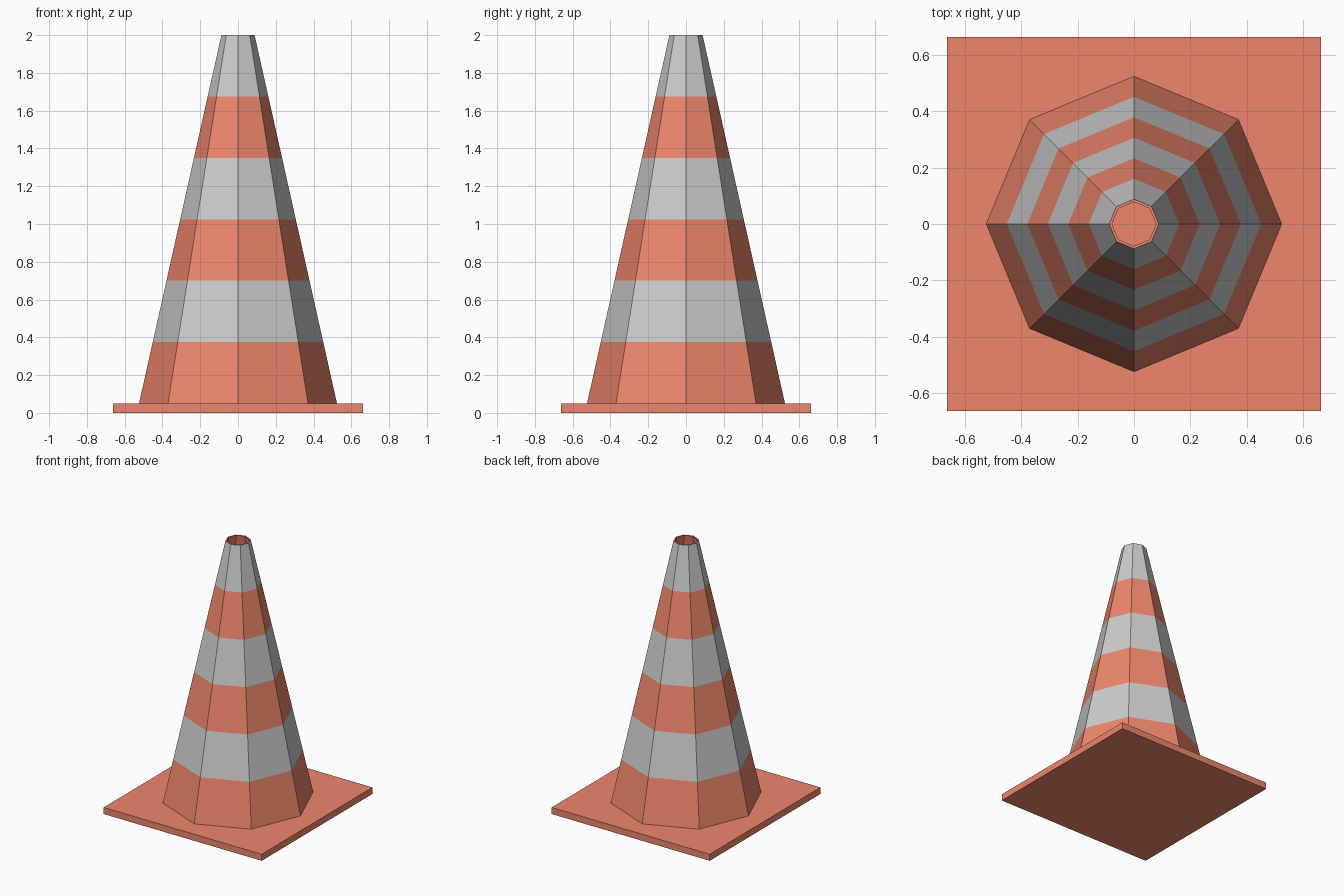
import bpy, bmesh, math

if "Cube" in bpy.data.objects:
    bpy.data.objects.remove(bpy.data.objects["Cube"])

def material(name, color):
    m = bpy.data.materials.new(name)
    m.diffuse_color = color
    m.use_nodes = True
    m.node_tree.nodes["Principled BSDF"].inputs["Base Color"].default_value = m.diffuse_color
    return m

orange = material("orange", (0.85, 0.24, 0.15, 1))
white = material("light_grey", (0.75, 0.75, 0.75, 1))

SIDES, BANDS = 8, 6
Z0, Z1 = 0.05, 2.0
R0, R1, WALL = 0.524, 0.088, 0.01

# Square base plate
bpy.ops.mesh.primitive_cube_add(size=1, location=(0, 0, Z0 / 2))
base = bpy.context.object
base.name = "base_plate"
base.scale = (1.325, 1.325, Z0)
base.data.materials.append(orange)

# Hollow cone: striped outside going up, then plain inside going down
profile = [(R0 + (R1 - R0) * i / BANDS, Z0 + (Z1 - Z0) * i / BANDS)
           for i in range(BANDS + 1)]
profile += [(R1 - WALL, Z1), (R0 - WALL, Z0)]

bm = bmesh.new()
rings = []
for r, z in profile:
    rings.append([bm.verts.new((r * math.cos(math.tau * k / SIDES),
                                r * math.sin(math.tau * k / SIDES), z))
                  for k in range(SIDES)])
for i in range(len(rings)):
    a, b = rings[i], rings[(i + 1) % len(rings)]
    for k in range(SIDES):
        n = (k + 1) % SIDES
        f = bm.faces.new((a[k], a[n], b[n], b[k]))
        f.material_index = i % 2 if i < BANDS else 0
bmesh.ops.recalc_face_normals(bm, faces=bm.faces)
mesh = bpy.data.meshes.new("striped_cone")
bm.to_mesh(mesh)
bm.free()
mesh.materials.append(orange)
mesh.materials.append(white)
cone = bpy.data.objects.new("striped_cone", mesh)
bpy.context.collection.objects.link(cone)
